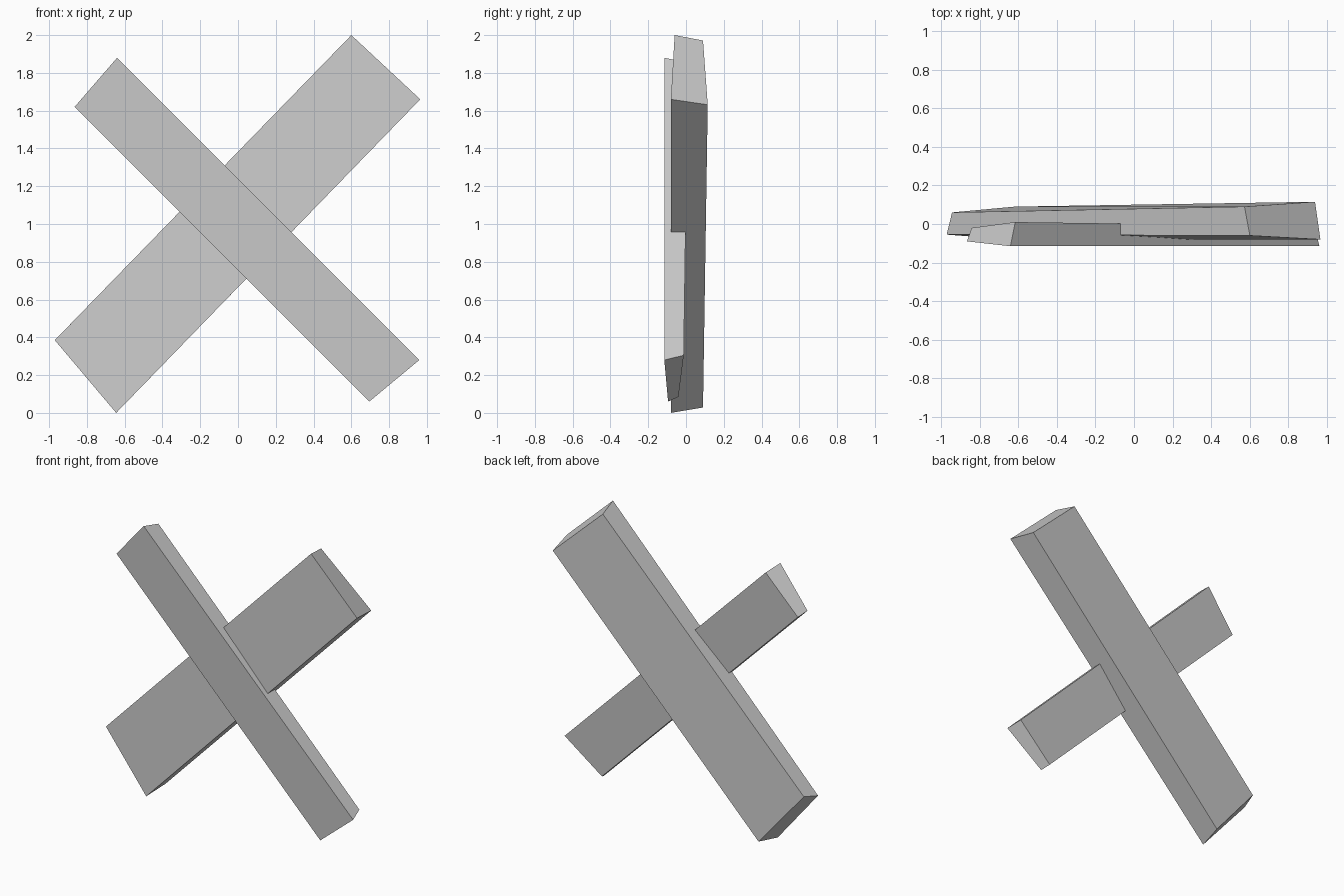
import bpy
import bmesh
from mathutils import Vector

default_cube = bpy.data.objects.get("Cube")
if default_cube:
    bpy.data.objects.remove(default_cube, do_unlink=True)

grey = bpy.data.materials.new("plain grey")
grey.use_nodes = True
colour = (0.6, 0.6, 0.6, 1.0)
grey.diffuse_color = colour
grey.node_tree.nodes["Principled BSDF"].inputs["Base Color"].default_value = colour


def make_plank(name, lower_end, upper_end, end_slant):
    """Rough-cut plank; each end is two corners of (x, z, front y, back y)."""
    bm = bmesh.new()
    front, back = [], []
    for end, other in ((lower_end, upper_end), (upper_end, lower_end)):
        # The back edge of each end is set in along the plank
        inward = Vector((sum(c[0] for c in other) - sum(c[0] for c in end), 0,
                         sum(c[1] for c in other) - sum(c[1] for c in end)))
        inward = inward.normalized() * end_slant
        for x, z, y_front, y_back in end:
            front.append(bm.verts.new((x, y_front, z)))
            back.append(bm.verts.new(Vector((x, y_back, z)) + inward))
    bm.faces.new(front)
    bm.faces.new(reversed(back))
    for i in range(len(front)):
        j = (i + 1) % len(front)
        bm.faces.new((front[j], front[i], back[i], back[j]))
    bmesh.ops.recalc_face_normals(bm, faces=bm.faces)
    mesh = bpy.data.meshes.new(name)
    bm.to_mesh(mesh)
    bm.free()
    mesh.materials.append(grey)
    plank = bpy.data.objects.new(name, mesh)
    bpy.context.collection.objects.link(plank)
    return plank


# Wide plank behind, rising to the model's left
make_plank("wide_plank",
           [(-0.97, 0.385, -0.055, 0.06), (-0.645, 0.0, -0.08, 0.09)],
           [(0.965, 1.66, -0.08, 0.115), (0.6, 2.0, -0.06, 0.09)],
           end_slant=0.04)

# Narrow plank crossing in front
make_plank("narrow_plank",
           [(0.695, 0.06, -0.095, -0.04), (0.96, 0.28, -0.115, -0.012)],
           [(-0.64, 1.88, -0.115, 0.01), (-0.865, 1.62, -0.09, -0.02)],
           end_slant=0.035)
